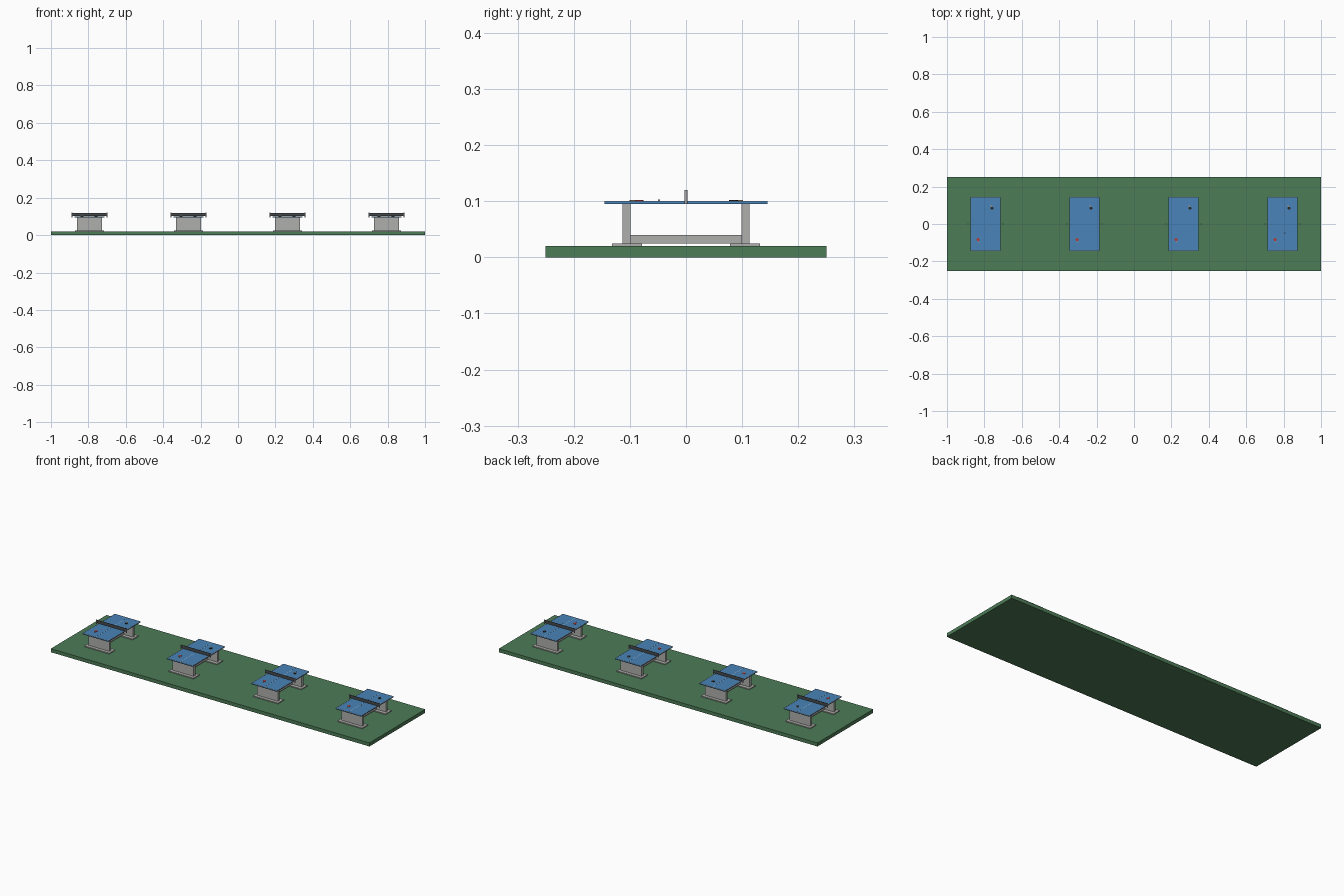
import bpy
from math import radians
from mathutils import Matrix

cube = bpy.data.objects.get("Cube")
if cube:
    bpy.data.objects.remove(cube, do_unlink=True)


def material(name, rgb):
    m = bpy.data.materials.new(name)
    m.use_nodes = True
    m.diffuse_color = (*rgb, 1)
    m.node_tree.nodes["Principled BSDF"].inputs["Base Color"].default_value = (*rgb, 1)
    return m


GREEN = material("ground green", (0.075, 0.2, 0.095))
BLUE = material("table blue", (0.065, 0.23, 0.48))
CONCRETE = material("concrete grey", (0.43, 0.43, 0.42))
WHITE = material("line white", (0.85, 0.85, 0.85))
METAL = material("post grey", (0.4, 0.4, 0.4))
NET = material("net dark grey", (0.06, 0.065, 0.07))
RED = material("rubber red", (0.5, 0.04, 0.03))
BLACK = material("rubber black", (0.02, 0.02, 0.02))
WOOD = material("handle wood", (0.5, 0.3, 0.14))


def finish(name, mat):
    ob = bpy.context.object
    ob.name = name
    ob.data.materials.append(mat)
    return ob


def box(name, mat, center, size):
    bpy.ops.mesh.primitive_cube_add(size=1, location=center)
    ob = finish(name, mat)
    ob.scale = size
    return ob


def cylinder(name, mat, center, radius, depth):
    bpy.ops.mesh.primitive_cylinder_add(vertices=16, radius=radius, depth=depth, location=center)
    ob = finish(name, mat)
    bpy.ops.object.shade_smooth_by_angle(angle=radians(40))
    return ob


# Bat: round blade with a handle pointing along its own -y
def bat(name, rubber, x, y, turn):
    blade = cylinder(name + "_blade", rubber, (0, 0.005, 0), 0.008, 0.002)
    handle = box(name + "_handle", WOOD, (0, -0.0075, 0), (0.0035, 0.010, 0.002))
    place = Matrix.Translation((x, y, 0.1012)) @ Matrix.Rotation(radians(turn), 4, 'Z')
    bpy.context.view_layer.update()
    for part in (blade, handle):
        part.matrix_world = place @ part.matrix_world


def table(x, tag):
    # Concrete supports
    for side, end in ((-1, "front"), (1, "back")):
        box(f"{end}_foot_{tag}", CONCRETE, (x, side * 0.105, 0.0225), (0.156, 0.053, 0.005))
        box(f"{end}_leg_{tag}", CONCRETE, (x, side * 0.106, 0.0595), (0.132, 0.015, 0.071))
    box(f"cross_beam_{tag}", CONCRETE, (x, 0, 0.0325), (0.016, 0.2, 0.015))

    # Playing surface with painted lines
    box(f"table_top_{tag}", BLUE, (x, 0, 0.0975), (0.162, 0.29, 0.005))
    for side in (-1, 1):
        box(f"side_line_{tag}", WHITE, (x + side * 0.08, 0, 0.1001), (0.002, 0.29, 0.0006))
        box(f"end_line_{tag}", WHITE, (x, side * 0.144, 0.1001), (0.162, 0.002, 0.0006))
    box(f"centre_line_{tag}", WHITE, (x, 0, 0.1001), (0.001, 0.29, 0.0005))

    # Net and posts
    box(f"net_{tag}", NET, (x, 0, 0.11), (0.186, 0.001, 0.018))
    for side in (-1, 1):
        cylinder(f"net_post_{tag}", METAL, (x + side * 0.0935, 0, 0.1075), 0.0025, 0.025)

    # Bats left on the table
    bat(f"front_bat_{tag}", RED, x - 0.038, -0.088, 20)
    bat(f"back_bat_{tag}", BLACK, x + 0.033, 0.089, 200)


for i in range(4):
    table(-0.794 + i * 0.5293, i + 1)

# Ground slab
box("ground_slab", GREEN, (0, 0, 0.01), (2, 0.5, 0.02))

# Ball on the last table
bpy.ops.mesh.primitive_uv_sphere_add(segments=12, ring_count=8, radius=0.002,
                                     location=(0.807, -0.048, 0.102))
finish("ball", WHITE)
bpy.ops.object.shade_smooth_by_angle(angle=radians(60))
